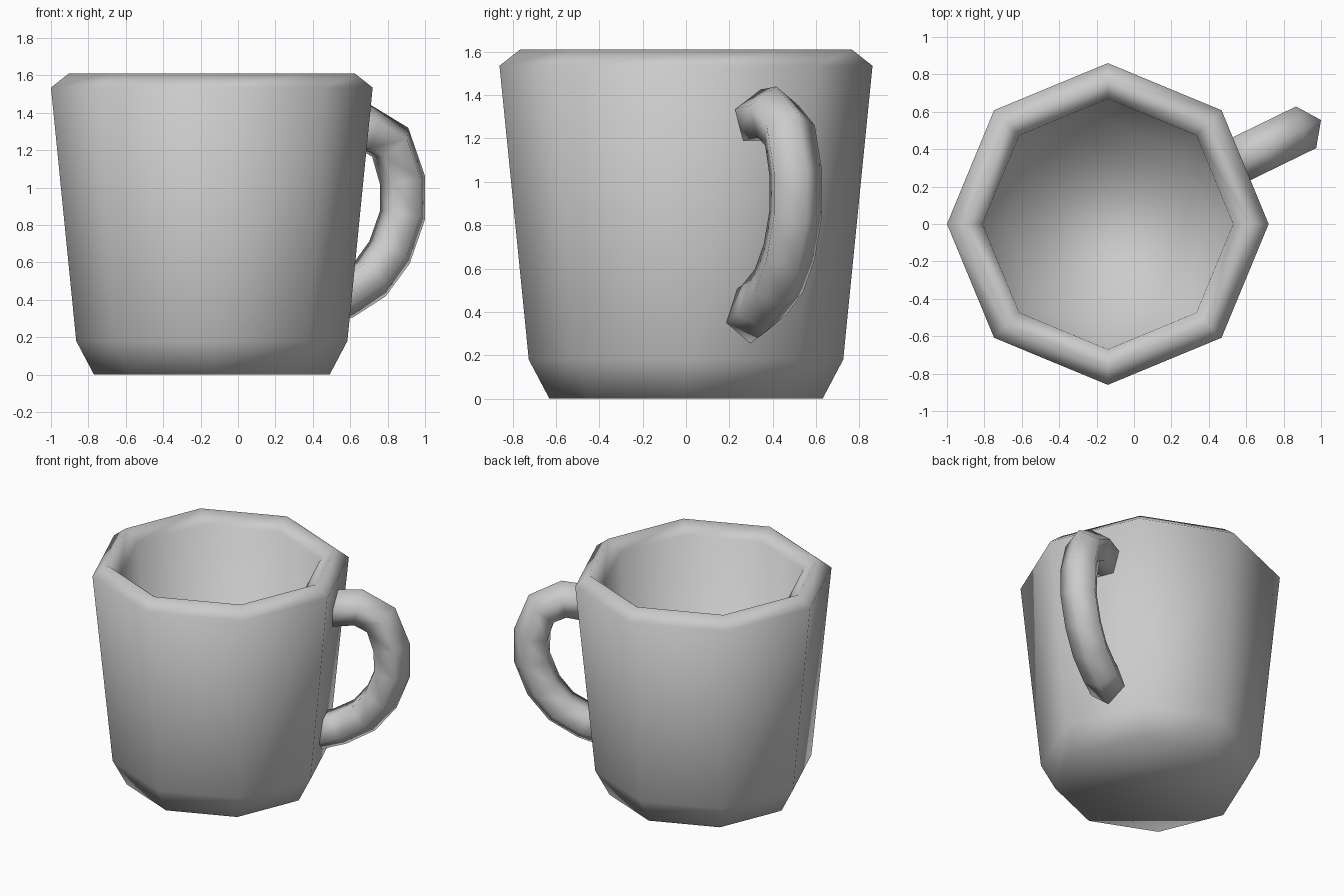
import bpy, bmesh
from math import cos, sin, pi, radians
from mathutils import Vector

if "Cube" in bpy.data.objects:
    bpy.data.objects.remove(bpy.data.objects["Cube"])

CENTER_X = -0.14


def loft(name, rings):
    """Skin equal-sized rings of points in order, cap both ends, shade smooth."""
    bm = bmesh.new()
    loops = [[bm.verts.new(p) for p in ring] for ring in rings]
    n = len(loops[0])
    for a, b in zip(loops, loops[1:]):
        for i in range(n):
            j = (i + 1) % n
            bm.faces.new((a[i], a[j], b[j], b[i]))
    bm.faces.new(loops[0])
    bm.faces.new(loops[-1])
    bmesh.ops.recalc_face_normals(bm, faces=bm.faces)
    for f in bm.faces:
        f.smooth = True
    mesh = bpy.data.meshes.new(name)
    bm.to_mesh(mesh)
    bm.free()
    obj = bpy.data.objects.new(name, mesh)
    bpy.context.collection.objects.link(obj)
    obj.location.x = CENTER_X
    return obj


# Octagonal cup: outer wall, rounded rim, inner wall and floor
profile = [(0.63, 0.0), (0.725, 0.18), (0.86, 1.535), (0.765, 1.61),
           (0.67, 1.535), (0.55, 0.18)]
loft("cup_body", [[(r * cos(k * pi / 4), r * sin(k * pi / 4), z) for k in range(8)]
                  for r, z in profile])

# Five-sided handle swept along a path (distance from cup axis, height)
path = [(0.68, 1.285), (0.925, 1.312), (1.07, 1.235), (1.14, 1.04), (1.14, 0.853),
        (1.065, 0.66), (0.95, 0.518), (0.79, 0.427), (0.64, 0.38)]
angle = radians(26)
radial = Vector((cos(angle), sin(angle), 0))
side = Vector((-sin(angle), cos(angle), 0))
up = Vector((0, 0, 1))
points = [radial * s + up * z for s, z in path]
rings = []
for i, p in enumerate(points):
    before = (p - points[i - 1]).normalized() if i > 0 else Vector()
    after = (points[i + 1] - p).normalized() if i < len(points) - 1 else Vector()
    tangent = (before + after).normalized()
    outward = side.cross(tangent)
    if outward.dot(p - (radial * 0.75 + up * 0.87)) < 0:
        outward.negate()
    rings.append([p + 0.13 * (outward * cos(k * 2 * pi / 5) + side * sin(k * 2 * pi / 5))
                  for k in range(5)])
loft("cup_handle", rings)
